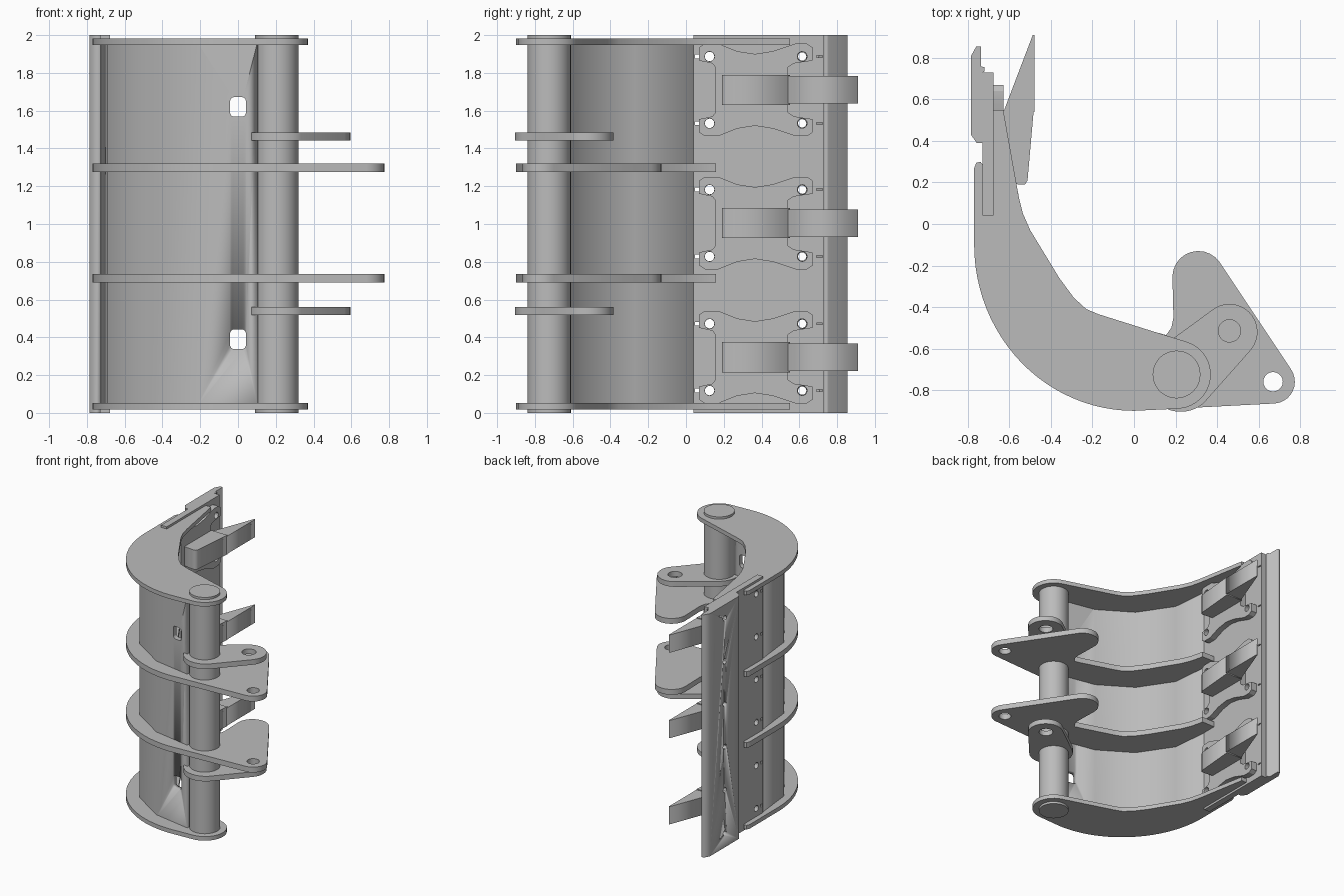
import bpy, bmesh
from math import sin, cos, radians
from mathutils import Matrix

cube = bpy.data.objects.get("Cube")
if cube:
    bpy.data.objects.remove(cube)

steel = bpy.data.materials.new("grey_steel")
steel.use_nodes = True
GREY = (0.5, 0.5, 0.5, 1)
steel.diffuse_color = GREY
steel.node_tree.nodes["Principled BSDF"].inputs["Base Color"].default_value = GREY

# local x, y, z -> world y, z, x, for plates cut in the side plane
SIDEWAYS = Matrix(((0, 0, 1, 0), (1, 0, 0, 0), (0, 1, 0, 0), (0, 0, 0, 1)))


def arc(cx, cy, rx, start, end, n=10, ry=None):
    ry = ry or rx
    angles = [radians(start + (end - start) * i / n) for i in range(n + 1)]
    return [(cx + rx * cos(a), cy + ry * sin(a)) for a in angles]


def circle(cx, cy, r, n=20):
    return arc(cx, cy, r, 0, 360 * (n - 1) / n, n - 1)


def rect(x0, x1, y0, y1):
    return [(x0, y0), (x1, y0), (x1, y1), (x0, y1)]


def plate(name, outline, low, high, holes=(), sideways=False, smooth=True):
    """Extrude an outline with holes from low to high."""
    curve = bpy.data.curves.new(name, 'CURVE')
    curve.dimensions = '2D'
    curve.fill_mode = 'BOTH'
    curve.extrude = (high - low) / 2
    for loop in [outline, *holes]:
        spline = curve.splines.new('POLY')
        spline.points.add(len(loop) - 1)
        for point, (x, y) in zip(spline.points, loop):
            point.co = (x, y, 0, 1)
        spline.use_cyclic_u = True
    temp = bpy.data.objects.new(name, curve)
    bpy.context.collection.objects.link(temp)
    graph = bpy.context.evaluated_depsgraph_get()
    mesh = bpy.data.meshes.new_from_object(temp.evaluated_get(graph))
    bpy.data.objects.remove(temp)
    bm = bmesh.new()
    bm.from_mesh(mesh)
    bmesh.ops.translate(bm, verts=bm.verts, vec=(0, 0, (low + high) / 2))
    if sideways:
        bm.transform(SIDEWAYS)
    bmesh.ops.remove_doubles(bm, verts=bm.verts, dist=0.0005)
    bmesh.ops.recalc_face_normals(bm, faces=bm.faces)
    bm.to_mesh(mesh)
    bm.free()
    mesh.materials.clear()
    mesh.materials.append(steel)
    ob = bpy.data.objects.new(name, mesh)
    bpy.context.collection.objects.link(ob)
    if smooth:
        bpy.ops.object.select_all(action='DESELECT')
        ob.select_set(True)
        bpy.context.view_layer.objects.active = ob
        bpy.ops.object.shade_smooth_by_angle(angle=radians(20))
    return ob


def cut(ob, cutters):
    for cutter in cutters:
        mod = ob.modifiers.new("hole", 'BOOLEAN')
        mod.operation = 'DIFFERENCE'
        mod.object = cutter
        cutter.hide_render = True
        cutter.hide_set(True)


# Ribs: shared outer sweep and inner edge
PIN = (0.205, -0.725)
outer = arc(0, -0.1, 0.77, 180, 270, 24, ry=0.8)
back_tip = [(-0.725, 0.04), (-0.725, 0.28), (-0.74, 0.3), (-0.76, 0.295), (-0.77, 0.27)]
inner = [(0.1, -0.52), (-0.17, -0.435), (-0.23, -0.41), (-0.29, -0.355), (-0.36, -0.26),
         (-0.5, -0.03), (-0.535, 0.05), (-0.555, 0.13)]
end_rib = (outer + arc(*PIN, 0.165, -85, 72, 16) + inner
           + [(-0.63, 0.55), (-0.68, 0.55), (-0.68, 0.04)] + back_tip)
ear = (arc(0.67, -0.76, 0.105, -85, 35) + arc(0.31, -0.255, 0.125, 35, 178)
       + [(0.19, -0.45), (0.18, -0.5), (0.155, -0.535)])
mid_rib = outer + ear + inner + [(-0.56, 0.16), (-0.68, 0.16), (-0.68, 0.04)] + back_tip
for side, low in (("lower", 0.018), ("upper", 1.948)):
    plate(side + "_end_rib", end_rib, low, low + 0.034)
for side, low in (("lower", 0.69), ("upper", 1.275)):
    plate(side + "_middle_rib", mid_rib, low, low + 0.044, [circle(0.67, -0.76, 0.047)])

# Pivot tube and its small lugs
plate("pivot_tube", circle(*PIN, 0.115, 40), 0, 2)
lug = arc(0.225, -0.735, 0.17, 130, 310, 16) + arc(0.46, -0.52, 0.135, -40, 130, 16)
for side, low in (("lower", 0.518), ("upper", 1.443)):
    plate(side + "_lug", lug, low, low + 0.042, [circle(0.46, -0.515, 0.054)])

# Faceted curved shell with two rounded windows
shell_outer = [(-0.725, 0.04), (-0.69, -0.29), (-0.5, -0.57), (-0.22, -0.75), (0.105, -0.81)]
shell_inner = [(0.105, -0.77), (-0.2, -0.71), (-0.47, -0.54), (-0.65, -0.27), (-0.68, 0.04)]
shell = plate("curved_shell", shell_outer + shell_inner, 0.03, 1.97, smooth=False)
windows = []
for z in (0.39, 1.62):
    window = []
    for x, dz, a in ((0.02, 0.03, 0), (-0.02, 0.03, 90), (-0.02, -0.03, 180), (0.02, -0.03, 270)):
        window += arc(x, z + dz, 0.022, a, a + 90, 4)
    ob = plate("window_cutter", window, -0.1, 0.1)
    ob.matrix_world = Matrix(((1, 0, 0, 0), (0, 0, 1, -0.75), (0, 1, 0, 0), (0, 0, 0, 1)))
    windows.append(ob)
cut(shell, windows)

# Mounting plate with bolt holes, and the cutting edge behind it
CENTRES = (0.295, 1.005, 1.71)
ROWS = [c + s * 0.177 for c in CENTRES for s in (-1, 1)]
holes = []
for z in ROWS:
    holes += [circle(y, z, 0.025, 16) for y in (0.125, 0.615)]
    holes += [rect(0.047, 0.075, z - 0.01, z + 0.01), rect(0.69, 0.722, z - 0.005, z + 0.005)]
plate("mounting_plate", rect(0.04, 0.73, 0, 2), -0.73, -0.678, holes, True)
edge = [(-0.73, 0.39), (-0.758, 0.39), (-0.785, 0.43), (-0.785, 0.81), (-0.76, 0.855),
        (-0.738, 0.855), (-0.738, 0.76), (-0.72, 0.755), (-0.72, 0.735), (-0.73, 0.73)]
blade = plate("cutting_edge", edge, 0, 2, smooth=False)
cut(blade, [plate("bolt_cutter", circle(0.615, z, 0.022, 16), -0.82, -0.7, (), True)
            for z in ROWS])

# Three tooth brackets with teeth
half = [(0.155, 0.12), (0.14, 0.14), (0.07, 0.155), (0.07, 0.225), (0.1, 0.245), (0.17, 0.245),
        (0.27, 0.205), (0.365, 0.19), (0.46, 0.205), (0.58, 0.245), (0.64, 0.245),
        (0.67, 0.225), (0.67, 0.155), (0.57, 0.14), (0.54, 0.12)]
shank = [(-0.63, 0.2), (-0.55, 0.19), (-0.525, 0.19), (-0.513, 0.21), (-0.483, 0.55), (-0.63, 0.55)]
tip = [(-0.625, 0.55), (-0.48, 0.54), (-0.48, 0.91), (-0.488, 0.91)]
for side, c in zip(("lower", "middle", "upper"), CENTRES):
    outline = [(y, c + z) for y, z in half] + [(y, c - z) for y, z in reversed(half)]
    bolts = [circle(y, c + s * 0.177, 0.026, 16) for y in (0.125, 0.615) for s in (-1, 1)]
    plate(side + "_bracket", outline, -0.678, -0.628, bolts, True)
    plate(side + "_tooth_shank", shank, c - 0.08, c + 0.08, smooth=False)
    plate(side + "_tooth_tip", tip, c - 0.073, c + 0.073, smooth=False)
